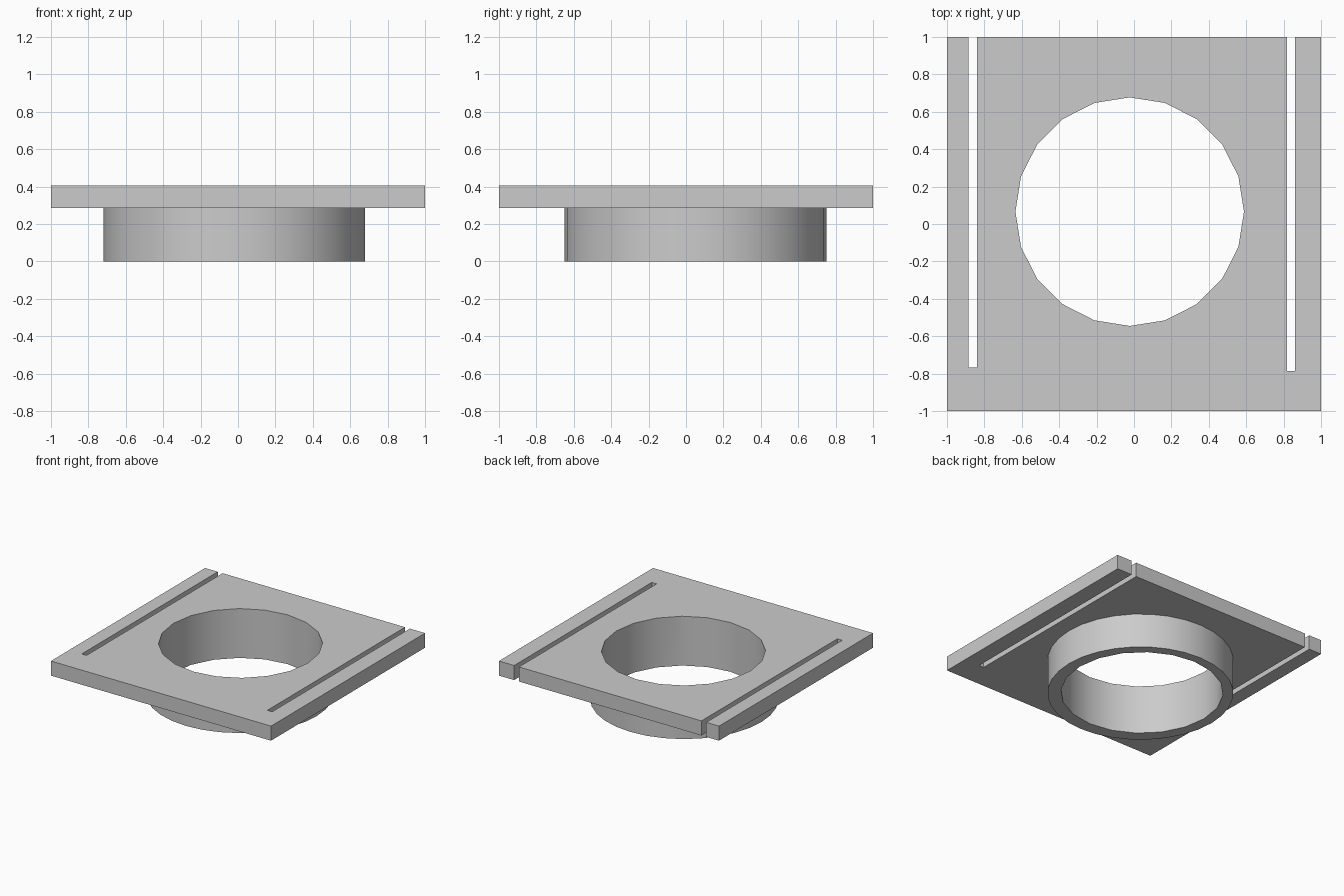
import bpy
import bmesh
from mathutils import Matrix

cube = bpy.data.objects.get("Cube")
if cube:
    bpy.data.objects.remove(cube, do_unlink=True)

PLATE_BOTTOM, PLATE_TOP = 0.285, 0.405

grey = bpy.data.materials.new("plain grey")
grey.use_nodes = True
colour = (0.6, 0.6, 0.6, 1)
grey.diffuse_color = colour
grey.node_tree.nodes["Principled BSDF"].inputs["Base Color"].default_value = colour


def add_object(name, bm):
    mesh = bpy.data.meshes.new(name)
    bmesh.ops.recalc_face_normals(bm, faces=bm.faces)
    bm.to_mesh(mesh)
    bm.free()
    mesh.materials.append(grey)
    obj = bpy.data.objects.new(name, mesh)
    bpy.context.collection.objects.link(obj)
    return obj


def prism(name, outline, bottom, top):
    bm = bmesh.new()
    face = bm.faces.new([bm.verts.new((x, y, bottom)) for x, y in outline])
    raised = bmesh.ops.extrude_face_region(bm, geom=[face])["geom"]
    verts = [v for v in raised if isinstance(v, bmesh.types.BMVert)]
    bmesh.ops.translate(bm, verts=verts, vec=(0, 0, top - bottom))
    return add_object(name, bm)


def cylinder(name, x, y, radius, sides, bottom, top):
    bm = bmesh.new()
    bmesh.ops.create_cone(bm, cap_ends=True, segments=sides, radius1=radius,
                          radius2=radius, depth=top - bottom,
                          matrix=Matrix.Translation((x, y, (bottom + top) / 2)))
    return add_object(name, bm)


# Square plate, with two long slots open at the back edge
outline = [(-1, -1), (1, -1), (1, 1)]
for x0, x1, end in ((0.818, 0.862, -0.787), (-0.884, -0.84, -0.766)):
    outline += [(x1, 1), (x1, end), (x0, end), (x0, 1)]
outline.append((-1, 1))
plate = prism("slotted_plate_with_collar", outline, PLATE_BOTTOM, PLATE_TOP)

# Round collar below, and the faceted bore through everything
collar = cylinder("collar", -0.02, 0.051, 0.7, 32, 0, PLATE_BOTTOM + 0.06)
bore = cylinder("bore_cutter", -0.023, 0.066, 0.611, 20, -0.1, PLATE_TOP + 0.1)

bpy.ops.object.select_all(action="DESELECT")
plate.select_set(True)
bpy.context.view_layer.objects.active = plate
for part, operation in ((collar, "UNION"), (bore, "DIFFERENCE")):
    part.hide_render = True
    mod = plate.modifiers.new(part.name, "BOOLEAN")
    mod.object, mod.operation, mod.solver = part, operation, "EXACT"
    bpy.ops.object.modifier_apply(modifier=mod.name)
    bpy.data.objects.remove(part, do_unlink=True)

# Smooth round walls, sharp corners
bpy.ops.object.shade_smooth_by_angle()
